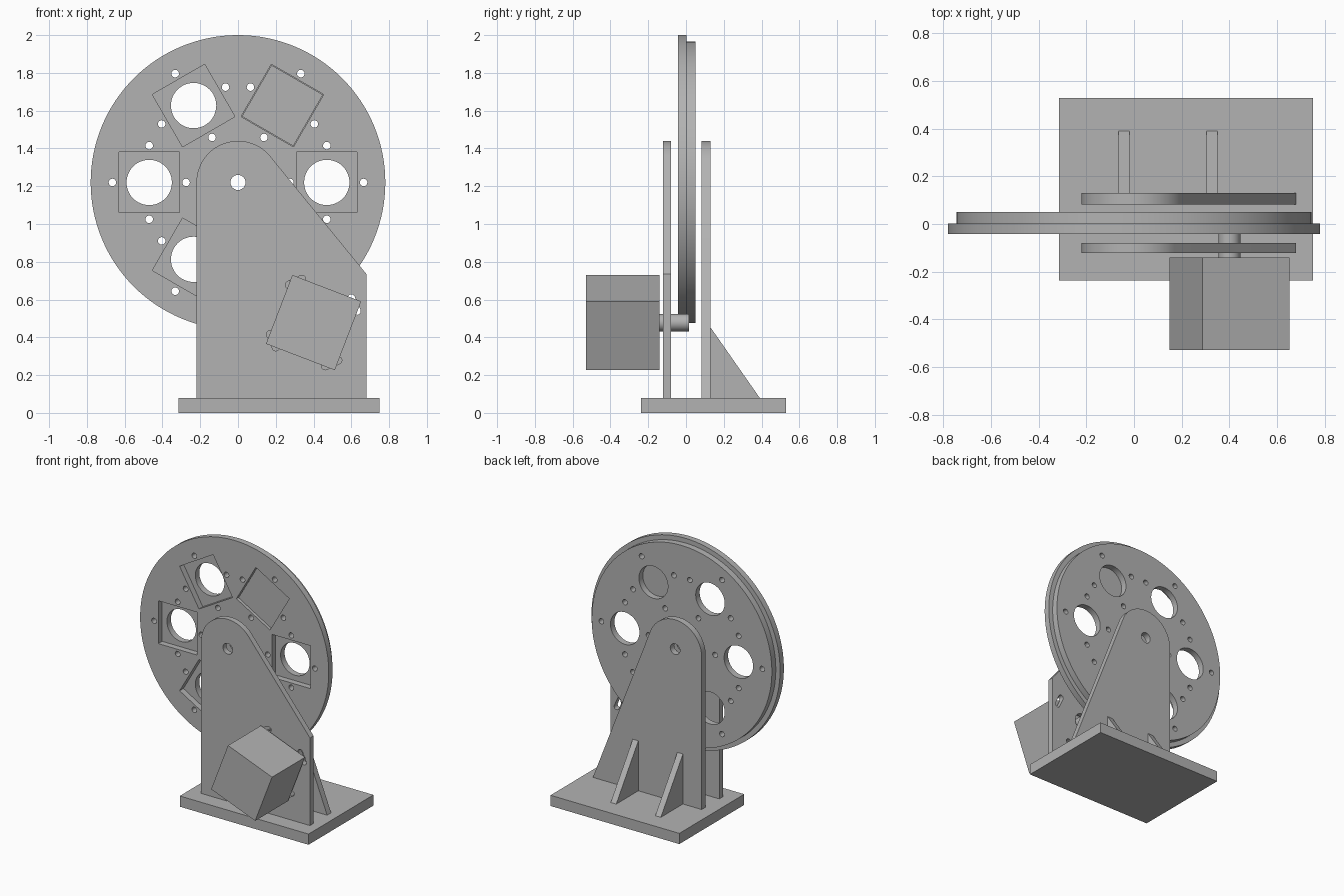
import bpy, bmesh
from math import sin, cos, pi, radians, atan2, acos, hypot
from mathutils import Vector

cube = bpy.data.objects.get("Cube")
if cube:
    bpy.data.objects.remove(cube, do_unlink=True)

grey = bpy.data.materials.new("plain grey")
grey.use_nodes = True
grey.diffuse_color = (0.45, 0.45, 0.45, 1)
grey.node_tree.nodes["Principled BSDF"].inputs["Base Color"].default_value = (0.45, 0.45, 0.45, 1)

HUB = Vector((0, 1.22))
MOTOR = Vector((0.4, 0.478))
TILT = radians(-21)


def polar(centre, r, a):
    return centre + Vector((cos(a), sin(a))) * r


def circle(centre, r, n=24):
    return [polar(centre, r, 2 * pi * i / n) for i in range(n)]


def square(centre, half, a):
    return [polar(centre, half * 2 ** 0.5, a + pi / 4 + i * pi / 2) for i in range(4)]


def slot(centre, r, length, a, n=8):
    """Round-ended slot lying along direction a."""
    pts = []
    for end in (0, pi):
        c = polar(centre, length / 2, a + end)
        pts += [polar(c, r, a + end - pi / 2 + pi * i / n) for i in range(n + 1)]
    return pts


def prism_object(name, outlines, y0, y1):
    """Extrude outlines drawn in the x-z plane from y0 to y1."""
    bm = bmesh.new()
    for pts in outlines:
        a = [bm.verts.new((p[0], y0, p[1])) for p in pts]
        b = [bm.verts.new((p[0], y1, p[1])) for p in pts]
        bm.faces.new(a)
        bm.faces.new(b[::-1])
        for i in range(len(pts)):
            j = (i + 1) % len(pts)
            bm.faces.new((a[j], a[i], b[i], b[j]))
    bmesh.ops.recalc_face_normals(bm, faces=bm.faces)
    me = bpy.data.meshes.new(name)
    bm.to_mesh(me)
    bm.free()
    me.materials.append(grey)
    ob = bpy.data.objects.new(name, me)
    bpy.context.collection.objects.link(ob)
    return ob


def part(name, outline, y0, y1, holes=()):
    """Flat part with holes cut right through it."""
    ob = prism_object(name, [outline], y0, y1)
    bpy.ops.object.select_all(action='DESELECT')
    ob.select_set(True)
    bpy.context.view_layer.objects.active = ob
    if holes:
        cutter = prism_object("cutter", holes, y0 - 0.1, y1 + 0.1)
        cutter.hide_render = True
        mod = ob.modifiers.new("holes", 'BOOLEAN')
        mod.operation = 'DIFFERENCE'
        mod.solver = 'EXACT'
        mod.object = cutter
        bpy.ops.object.modifier_apply(modifier=mod.name)
        bpy.data.objects.remove(cutter, do_unlink=True)
    bpy.ops.object.shade_smooth_by_angle(angle=radians(30))
    return ob


def rect(x0, x1, z0, z1):
    return [(x0, z0), (x1, z0), (x1, z1), (x0, z1)]


def support_outline(shoulder):
    """Round-topped plate whose right side slopes tangentially to the shoulder."""
    r, right, foot = 0.22, 0.68, 0.08
    d = Vector((right, shoulder)) - HUB
    start = atan2(d.y, d.x) + acos(r / hypot(d.x, d.y))
    pts = [(-r, foot), (right, foot)]
    if shoulder > foot:
        pts.append((right, shoulder))
    n = 28
    return pts + [polar(HUB, r, start + (pi - start) * i / n) for i in range(n + 1)]


# Wheel: front layer has square pockets, rear layer has round openings
axle = circle(HUB, 0.04)
pockets, openings, screws = [], [], []
for k in range(6):
    a = k * pi / 3
    c = polar(HUB, 0.47, a)
    pockets.append(square(c, 0.16, a))
    openings.append(circle(c, 0.12, 48))
    screws += [circle(polar(c, 0.195, a + q * pi / 2), 0.02, 16) for q in range(4)]
part("wheel_front", circle(HUB, 0.78, 128), -0.042, 0.003, [axle] + pockets + screws)
part("wheel_rear", circle(HUB, 0.745, 128), 0.003, 0.05, [axle] + openings + screws)

# Square insert seated in one pocket
part("pocket_insert", square(polar(HUB, 0.47, pi / 3), 0.157, pi / 3), -0.022, 0.002)

# Base and the two upright supports
part("base", rect(-0.315, 0.75, 0, 0.08), -0.238, 0.529)
slots = []
for k in range(4):
    a = TILT + pi / 4 + k * pi / 2
    slots.append(slot(polar(MOTOR, 0.235, a), 0.02, 0.075, a + pi / 2))
part("front_support", support_outline(0.735), -0.121, -0.079,
     [axle, circle(MOTOR, 0.07, 32)] + slots)
part("rear_support", support_outline(0.08), 0.082, 0.129, [axle])

# Triangular ribs behind the rear support
for side, x in (("right", -0.042), ("left", 0.327)):
    bm = bmesh.new()
    tri = [bm.verts.new((x - 0.023, y, z)) for y, z in ((0.128, 0.08), (0.39, 0.08), (0.128, 0.455))]
    face = bm.faces.new(tri)
    ext = bmesh.ops.extrude_face_region(bm, geom=[face])
    bmesh.ops.translate(bm, vec=(0.046, 0, 0),
                        verts=[v for v in ext["geom"] if isinstance(v, bmesh.types.BMVert)])
    bmesh.ops.recalc_face_normals(bm, faces=bm.faces)
    me = bpy.data.meshes.new(side + "_rib")
    bm.to_mesh(me)
    bm.free()
    me.materials.append(grey)
    bpy.context.collection.objects.link(bpy.data.objects.new(side + "_rib", me))

# Motor block and its drive shaft
part("motor", square(MOTOR, 0.195, TILT), -0.529, -0.14)
part("motor_shaft", circle(MOTOR, 0.046, 32), -0.145, 0.016)
